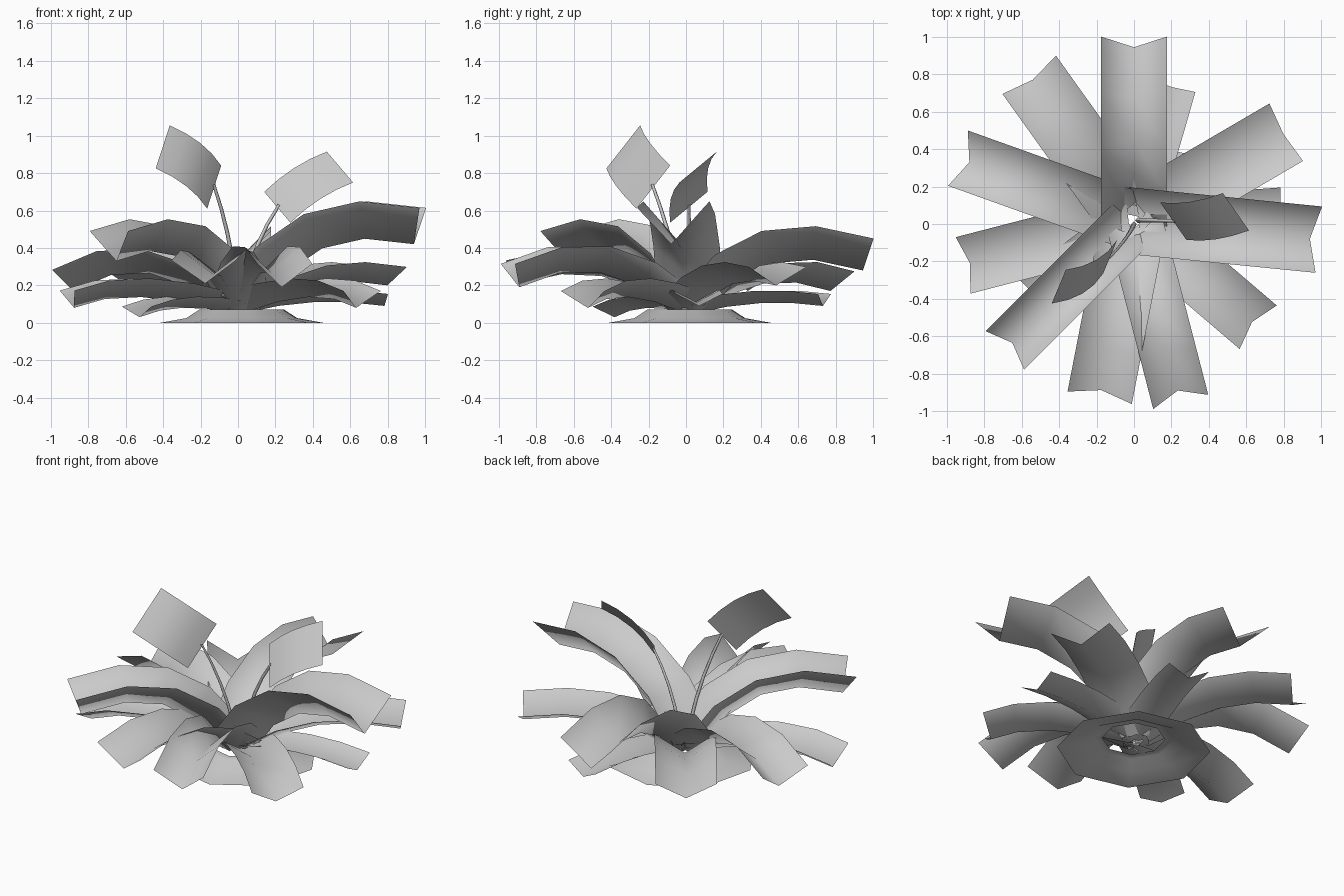
import bpy
from math import sin, cos, pi, radians
from mathutils import Vector

old = bpy.data.objects.get("Cube")
if old:
    bpy.data.objects.remove(old, do_unlink=True)

grey = bpy.data.materials.new("plain grey")
grey.use_nodes = True
tone = (0.6, 0.6, 0.6, 1)
grey.diffuse_color = tone
grey.node_tree.nodes["Principled BSDF"].inputs["Base Color"].default_value = tone


def grid_object(name, rows, closed=False):
    """Skin a grid of points (list of rows) as a smooth sheet."""
    wide = len(rows[0])
    verts = [point for row in rows for point in row]
    faces = []
    for i in range(len(rows) - 1):
        for j in range(wide if closed else wide - 1):
            k = (j + 1) % wide
            a, b = i * wide, (i + 1) * wide
            faces.append((a + j, a + k, b + k, b + j))
    mesh = bpy.data.meshes.new(name)
    mesh.from_pydata(verts, [], faces)
    mesh.materials.append(grey)
    for face in mesh.polygons:
        face.use_smooth = True
    obj = bpy.data.objects.new(name, mesh)
    bpy.context.collection.objects.link(obj)
    return obj


def bezier(a, b, c, t):
    return a * (1 - t) ** 2 + b * 2 * t * (1 - t) + c * t * t


def leaf(name, root, angle, reach, tip, half_width, depth, bend, rise):
    """Arching leaf with a V section folded along its midrib."""
    angle = radians(angle)
    out = Vector((cos(angle), sin(angle), 0))
    side = Vector((-sin(angle), cos(angle), 0))
    up = Vector((0, 0, 1))
    centre = Vector((0, 0.015, 0))
    start, knee, end = Vector((root, 0.05)), Vector((bend, tip + rise)), Vector((reach, tip))
    rows = []
    for i in range(5):
        t = i / 4
        p = bezier(start, knee, end, t)
        d = ((knee - start) * (1 - t) + (end - knee) * t).normalized()
        rib = centre + out * p.x + up * p.y
        lift = (up * d.x - out * d.y) * depth
        rows.append([rib + lift + side * half_width, rib, rib + lift - side * half_width])
    # wound so the faces look up and inward
    grid_object(name, [row[::-1] for row in rows])


# Rosette: angle, reach, tip height, half width, fold depth, bend radius, rise
upper = [(90, 0.93, 0.28, 0.176, 0.18, 0.36, 0.19),
         (-5.7, 0.945, 0.42, 0.178, 0.2, 0.38, 0.14),
         (225, 0.92, 0.33, 0.145, 0.17, 0.38, 0.19)]
middle = [(30.3, 0.925, 0.2, 0.178, 0.1, 0.42, 0.09),
          (125.6, 0.93, 0.17, 0.176, 0.11, 0.48, 0.14),
          (160.3, 0.935, 0.17, 0.157, 0.13, 0.5, 0.25),
          (259, 0.92, 0.21, 0.175, 0.13, 0.45, 0.16),
          (284.5, 0.935, 0.19, 0.152, 0.14, 0.48, 0.23)]
lower = [(74, 0.745, 0.09, 0.125, 0.065, 0.4, 0.05),
         (4, 0.785, 0.09, 0.125, 0.065, 0.4, 0.06),
         (-40.5, 0.83, 0.08, 0.153, 0.1, 0.56, 0.13),
         (194.5, 0.905, 0.08, 0.156, 0.1, 0.6, 0.13),
         (217, 0.66, 0.03, 0.13, 0.06, 0.4, 0.09)]
for tier, root, leaves in (("upper", 0.1, upper), ("middle", 0.08, middle),
                           ("lower", 0.03, lower)):
    for number, spec in enumerate(leaves, 1):
        leaf(f"{tier}_leaf_{number}", root, *spec)

# Flared base collar, open in the middle
sides = 8
collar = []
for radius, height in ((0.44, 0), (0.3, 0.025), (0.23, 0.07), (0.18, 0.07)):
    collar.append([Vector((0.02 + radius * cos(2 * pi * (j + 0.2) / sides),
                           0.02 + radius * sin(2 * pi * (j + 0.2) / sides), height))
                   for j in range(sides)])
grid_object("base_collar", collar, closed=True)


def blade(name, a, b, d, bulge, steps=4):
    """Rectangular blade from corner a, bowed along the edge a-b."""
    a, b, d = Vector(a), Vector(b), Vector(d)
    normal = (d - a).cross(b - a).normalized()
    rows = []
    for i in range(steps + 1):
        t = i / steps
        p = a.lerp(b, t) + normal * bulge * 4 * t * (1 - t)
        rows.append([p, p + d - a])
    grid_object(name, rows)


def stem(name, points, thick=0.014):
    """Thin tapering stalk through three control points."""
    a, b, c = (Vector(p) for p in points)
    rows = []
    for i in range(6):
        t = i / 5
        p = bezier(a, b, c, t)
        along = ((b - a) * (1 - t) + (c - b) * t).normalized()
        u = along.cross(Vector((0, 1, 0))).normalized()
        v = along.cross(u)
        r = thick * (1 - t * 0.4)
        rows.append([p + u * r * cos(k * pi / 2) + v * r * sin(k * pi / 2) for k in range(4)])
    grid_object(name, rows, closed=True)


# Two raised blades on stalks
blade("right_raised_blade", (-0.365, -0.245, 1.055), (-0.09, -0.085, 0.84),
      (-0.44, -0.425, 0.825), 0.04)
blade("left_raised_blade", (0.475, 0.165, 0.915), (0.14, 0.115, 0.7),
      (0.615, -0.035, 0.75), -0.03)
stem("right_stalk", ((0, 0, 0.06), (-0.02, -0.06, 0.42), (-0.13, -0.18, 0.74)))
stem("left_stalk", ((0.02, 0.02, 0.06), (0.05, 0.02, 0.38), (0.22, 0.015, 0.63)))
